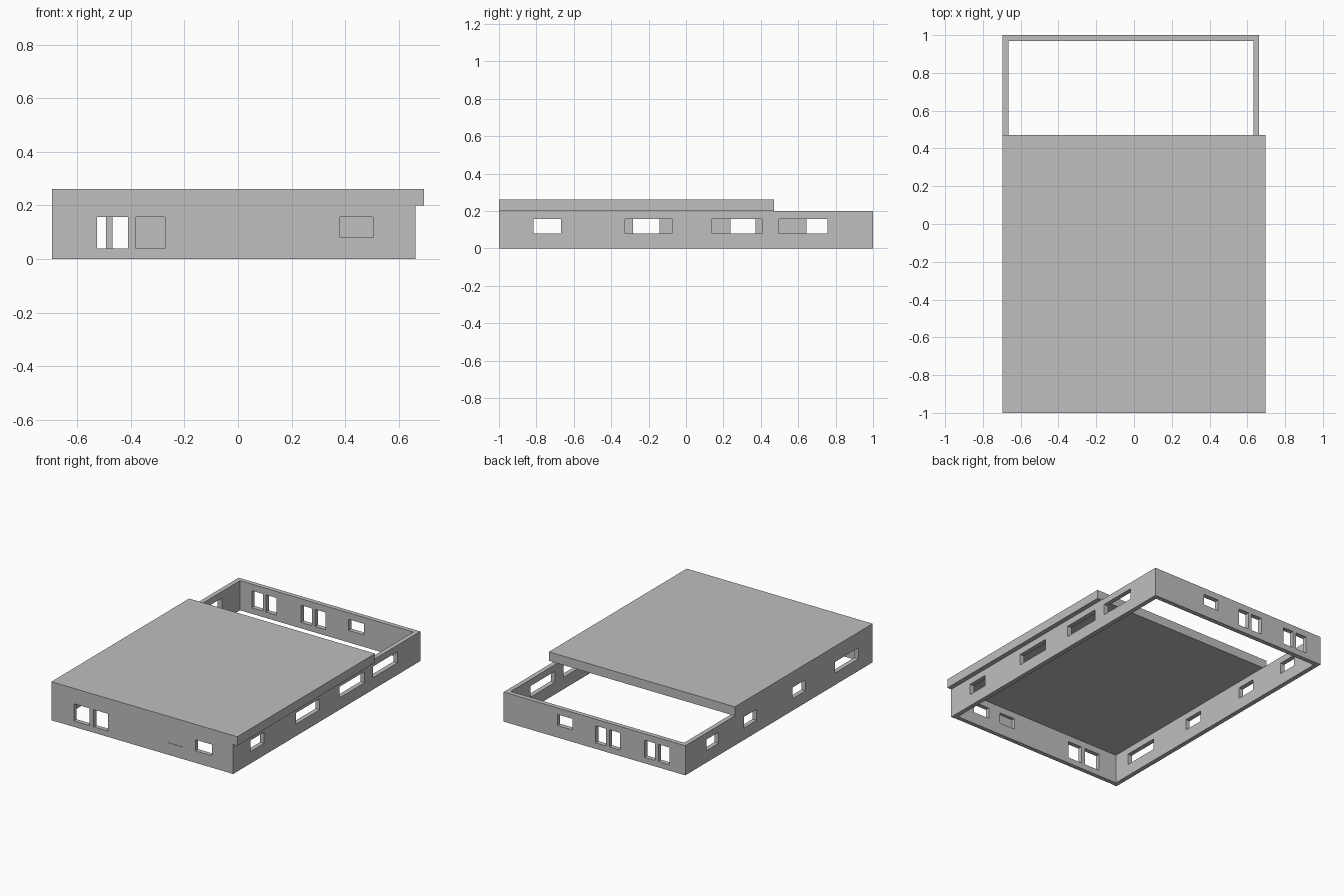
import bpy
import bmesh
from mathutils import Matrix, Vector

if "Cube" in bpy.data.objects:
    bpy.data.objects.remove(bpy.data.objects["Cube"], do_unlink=True)

# One plain grey for the whole building
grey = bpy.data.materials.new("plain grey")
grey.use_nodes = True
grey.diffuse_color = (0.52, 0.52, 0.52, 1)
grey.node_tree.nodes["Principled BSDF"].inputs["Base Color"].default_value = grey.diffuse_color


def boxes(name, spans):
    """One object made of boxes, each given as (x0, x1), (y0, y1), (z0, z1)."""
    bm = bmesh.new()
    for span in spans:
        centre = Vector([(a + b) / 2 for a, b in span])
        size = [b - a for a, b in span]
        bmesh.ops.create_cube(bm, size=1, matrix=Matrix.Translation(centre) @ Matrix.Diagonal((*size, 1)))
    mesh = bpy.data.meshes.new(name)
    bm.to_mesh(mesh)
    bm.free()
    mesh.materials.append(grey)
    obj = bpy.data.objects.new(name, mesh)
    bpy.context.collection.objects.link(obj)
    return obj


def wall(name, x, y, openings):
    """A wall with openings (start, end, sill) cut along its long side."""
    obj = boxes(name, [(x, y, (0, HEIGHT))])
    along_x = x[1] - x[0] > y[1] - y[0]
    cuts = []
    for start, end, sill in openings:
        z = (sill, HEAD)
        if along_x:
            cuts.append(((start, end), (y[0] - 0.05, y[1] + 0.05), z))
        else:
            cuts.append(((x[0] - 0.05, x[1] + 0.05), (start, end), z))
    cutter = boxes(name + "_cutter", cuts)
    cutter.hide_render = True
    mod = obj.modifiers.new("openings", "BOOLEAN")
    mod.operation = "DIFFERENCE"
    mod.solver = "EXACT"
    mod.object = cutter
    bpy.context.view_layer.objects.active = obj
    bpy.ops.object.modifier_apply(modifier=mod.name)
    bpy.data.objects.remove(cutter, do_unlink=True)
    return obj


HEIGHT, HEAD = 0.2, 0.156
SILL, LOW = 0.081, 0.04
LEFT, RIGHT, T = -0.695, 0.663, 0.031

# Long side walls
wall("east_wall", (RIGHT - T, RIGHT), (-1, 1),
     [(-0.815, -0.668, SILL), (-0.326, -0.075, SILL), (0.139, 0.406, SILL), (0.497, 0.757, SILL)])
wall("west_wall", (LEFT, LEFT + T), (-1, 1),
     [(-0.85, -0.6, SILL), (-0.283, -0.142, SILL), (0.238, 0.372, SILL), (0.644, 0.775, SILL)])

# Front and back walls between them
inner = (LEFT + T, RIGHT - T)
wall("front_wall", inner, (-0.998, -1 + T),
     [(-0.527, -0.41, LOW), (-0.38, -0.273, LOW), (0.17, 0.29, SILL), (0.38, 0.503, SILL)])
wall("back_wall", inner, (1 - T, 1),
     [(-0.575, -0.493, LOW), (-0.469, -0.39, LOW), (-0.207, -0.127, LOW),
      (-0.103, -0.023, LOW), (0.147, 0.262, SILL)])

# Closed pane in one front window
boxes("window_pane", [((0.17, 0.29), (-0.995, -0.99), (SILL, HEAD))])

# Flat roof slab, overhanging on one side and leaving the back open
boxes("roof", [((LEFT, -LEFT), (-1, 0.471), (HEIGHT, 0.261))])
